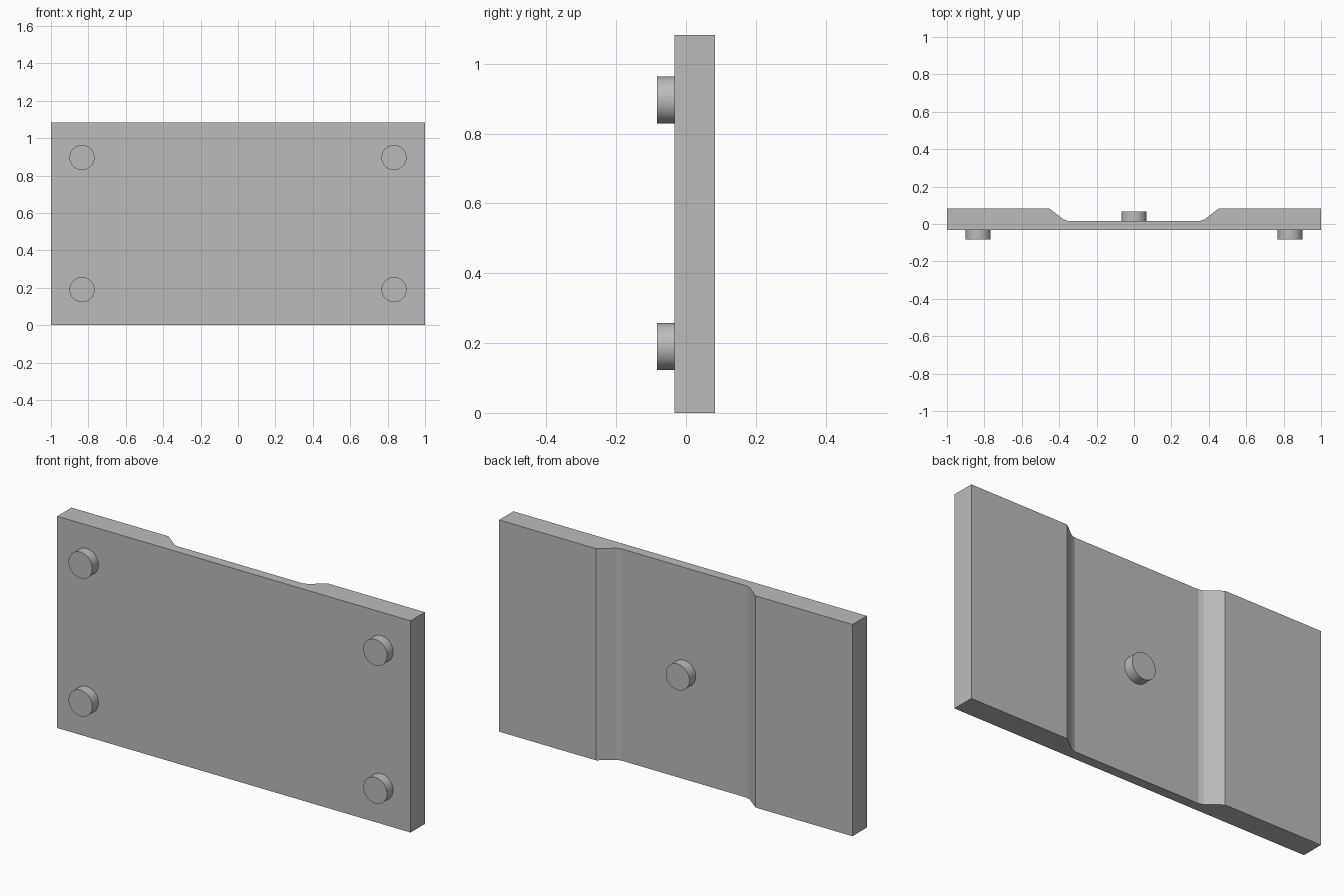
import bpy, bmesh, math
from mathutils import Matrix

if "Cube" in bpy.data.objects:
    bpy.data.objects.remove(bpy.data.objects["Cube"], do_unlink=True)

HEIGHT = 1.083
FRONT, BACK, RECESS = -0.033, 0.0825, 0.017

grey = bpy.data.materials.new("plain_grey")
grey.use_nodes = True
colour = (0.5, 0.5, 0.5, 1)
grey.diffuse_color = colour
grey.node_tree.nodes["Principled BSDF"].inputs["Base Color"].default_value = colour


def finish(name, bm):
    bmesh.ops.recalc_face_normals(bm, faces=bm.faces)
    mesh = bpy.data.meshes.new(name)
    bm.to_mesh(mesh)
    bm.free()
    mesh.materials.append(grey)
    obj = bpy.data.objects.new(name, mesh)
    bpy.context.collection.objects.link(obj)
    return obj


# Plate: plan outline with a sloped channel in the back, extruded upwards
half = [(1, FRONT), (1, BACK), (0.452, BACK), (0.43, 0.066),
        (0.378, 0.025), (0.355, RECESS)]
outline = half + [(-x, y) for x, y in reversed(half)]
bm = bmesh.new()
base = bm.faces.new([bm.verts.new((x, y, 0)) for x, y in outline])
top = bmesh.ops.extrude_face_region(bm, geom=[base])["geom"]
bmesh.ops.translate(bm, vec=(0, 0, HEIGHT),
                    verts=[v for v in top if isinstance(v, bmesh.types.BMVert)])
finish("plate", bm)


# Round pegs pointing along y, sunk slightly into the plate
def peg(name, x, z, y0, y1):
    bm = bmesh.new()
    bmesh.ops.create_cone(bm, cap_ends=True, segments=48, radius1=0.067,
                          radius2=0.067, depth=y1 - y0,
                          matrix=Matrix.Translation((x, (y0 + y1) / 2, z))
                          @ Matrix.Rotation(math.pi / 2, 4, "X"))
    obj = finish(name, bm)
    bpy.ops.object.select_all(action="DESELECT")
    obj.select_set(True)
    bpy.context.view_layer.objects.active = obj
    bpy.ops.object.shade_smooth_by_angle(angle=math.radians(30))


for side, x in (("left", 0.834), ("right", -0.834)):
    for level, z in (("lower", 0.19), ("upper", 0.896)):
        peg(f"front_peg_{level}_{side}", x, z, -0.0825, FRONT + 0.005)
peg("back_peg", 0, HEIGHT / 2, RECESS - 0.005, 0.068)
